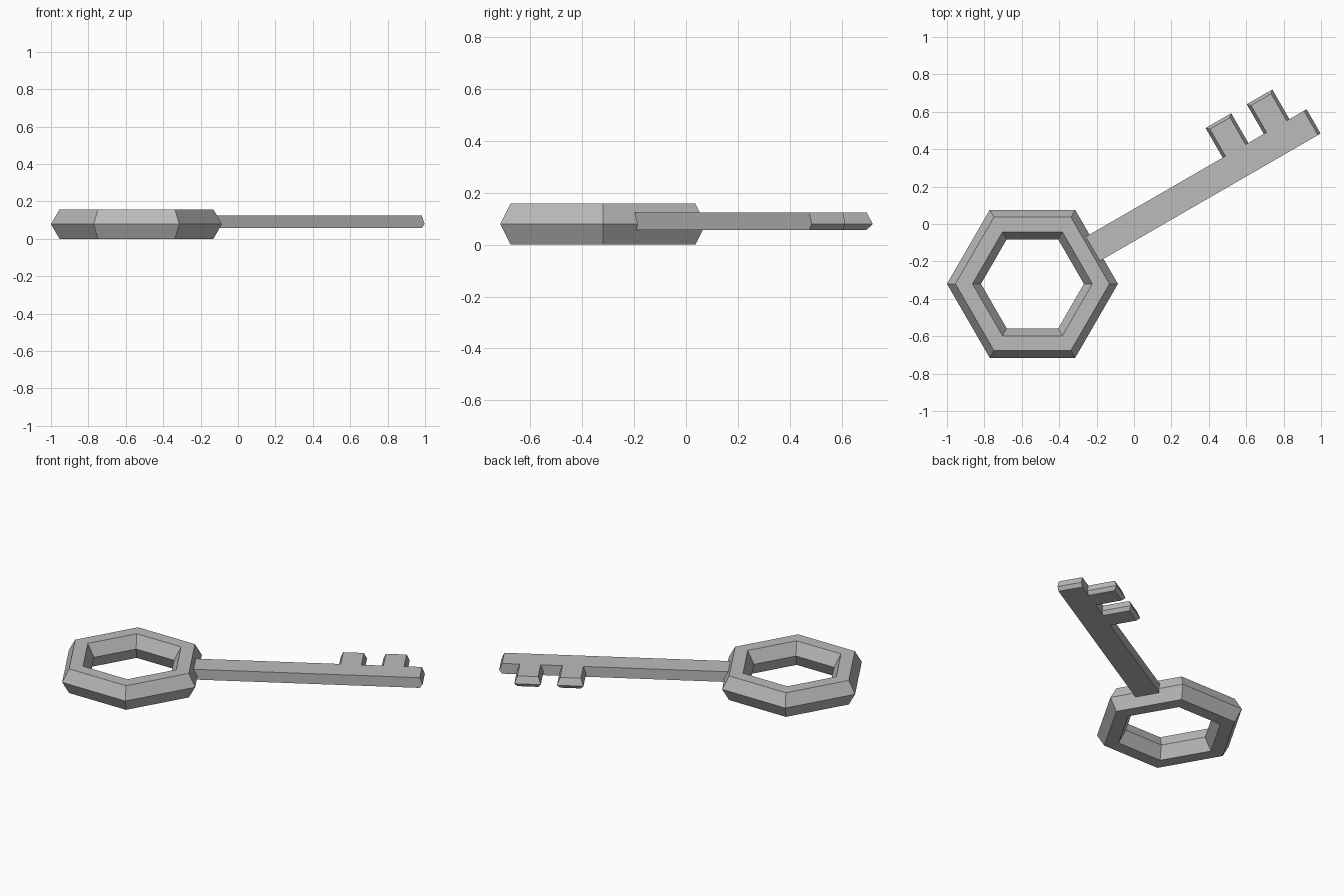
import bpy, bmesh, math
from mathutils import Matrix

if "Cube" in bpy.data.objects:
    bpy.data.objects.remove(bpy.data.objects["Cube"])

metal = bpy.data.materials.new("grey metal")
metal.diffuse_color = (0.5, 0.5, 0.5, 1)
metal.use_nodes = True
metal.node_tree.nodes["Principled BSDF"].inputs["Base Color"].default_value = metal.diffuse_color


def finish(bm, name, matrix):
    bmesh.ops.recalc_face_normals(bm, faces=bm.faces)
    mesh = bpy.data.meshes.new(name)
    bm.to_mesh(mesh)
    bm.free()
    mesh.materials.append(metal)
    obj = bpy.data.objects.new(name, mesh)
    bpy.context.collection.objects.link(obj)
    obj.matrix_world = matrix
    return obj


def bridge(bm, a, b):
    for i in range(len(a)):
        j = (i + 1) % len(a)
        bm.faces.new((a[i], a[j], b[j], b[i]))


# Bow: six-sided ring with a six-sided cross-section
MAJOR, MINOR, SIDES = 0.366, 0.091, 6
bm = bmesh.new()
rings = []
for i in range(SIDES):
    a = math.tau * i / SIDES
    ring = []
    for k in range(SIDES):
        t = math.tau * k / SIDES
        r = MAJOR + MINOR * math.cos(t)
        ring.append(bm.verts.new((r * math.cos(a), r * math.sin(a), MINOR * math.sin(t))))
    rings.append(ring)
for i in range(SIDES):
    bridge(bm, rings[i], rings[(i + 1) % SIDES])
finish(bm, "bow_ring", Matrix.Translation((-0.543, -0.32, 0.079)))

# Blade: toothed outline, ridged at mid height on the tip and teeth
LOW, HIGH, TOOTH = -0.08, 0.07, 0.253


def outline(d):
    """Blade outline along its own axis, drawn in by d on the teeth and tip."""
    pts = [(-0.31, LOW), (1.106 - d, LOW), (1.106 - d, HIGH)]
    for left, right in ((0.842, 1.0), (0.588, 0.746)):
        pts += [(right - d, HIGH), (right - d, TOOTH - d),
                (left + d, TOOTH - d), (left + d, HIGH)]
    return pts + [(-0.31, HIGH)]


bm = bmesh.new()
layers = [[bm.verts.new((u, v, z)) for u, v in outline(d)]
          for z, d in ((0.057, 0.017), (0.08, 0), (0.124, 0.017))]
bridge(bm, layers[0], layers[1])
bridge(bm, layers[1], layers[2])
bm.faces.new(layers[0])
bm.faces.new(layers[2])
finish(bm, "blade", Matrix.Rotation(math.radians(30), 4, 'Z'))
